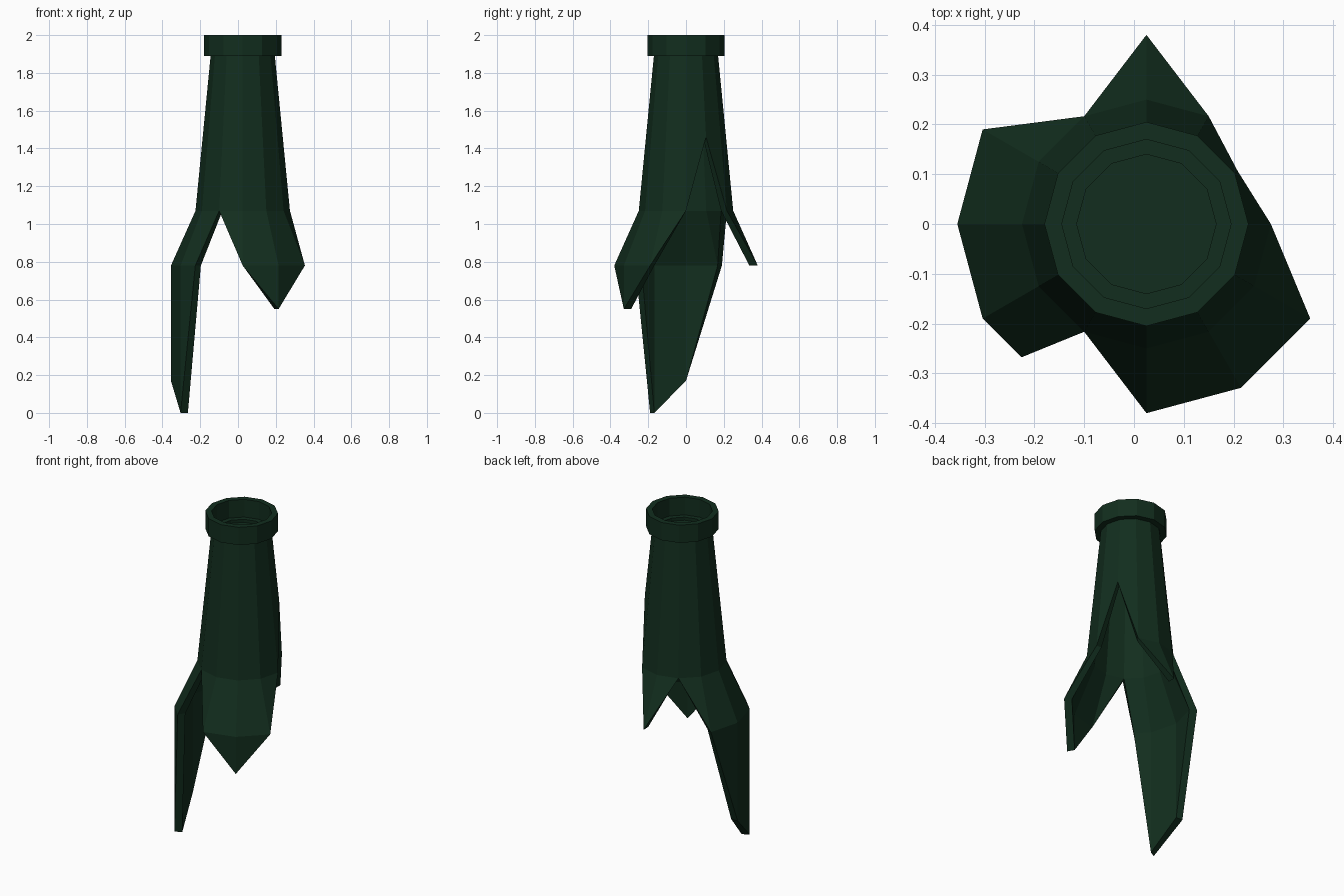
import bpy, bmesh
from math import cos, sin, pi

if "Cube" in bpy.data.objects:
    bpy.data.objects.remove(bpy.data.objects["Cube"])

CX, SIDES = 0.025, 12
green = bpy.data.materials.new("dark_green_glass")
green.diffuse_color = (0.006, 0.027, 0.013, 1)
green.use_nodes = True
green.node_tree.nodes["Principled BSDF"].inputs["Base Color"].default_value = green.diffuse_color


def finish(bm, name):
    bmesh.ops.recalc_face_normals(bm, faces=bm.faces)
    me = bpy.data.meshes.new(name)
    bm.to_mesh(me)
    bm.free()
    me.materials.append(green)
    ob = bpy.data.objects.new(name, me)
    bpy.context.collection.objects.link(ob)
    return ob


def corner(k, r):
    a = k * 2 * pi / SIDES
    return r * cos(a), r * sin(a)


def lathe(name, profile):
    # closed ring swept around the bottle axis
    bm = bmesh.new()
    rings = []
    for k in range(SIDES):
        ring = []
        for r, z in profile:
            x, y = corner(k, r)
            ring.append(bm.verts.new((CX + x, y, z)))
        rings.append(ring)
    n = len(profile)
    for k in range(SIDES):
        a, b = rings[k], rings[(k + 1) % SIDES]
        for i in range(n):
            j = (i + 1) % n
            bm.faces.new((a[i], b[i], b[j], a[j]))
    return finish(bm, name)


def radius(z):
    # straight body, sloping shoulder, tapered neck
    pts = [(0.78, 0.38), (1.07, 0.25), (1.89, 0.17)]
    if z <= pts[0][0]:
        return pts[0][1]
    for (z0, r0), (z1, r1) in zip(pts, pts[1:]):
        if z <= z1:
            return r0 + (r1 - r0) * (z - z0) / (z1 - z0)
    return pts[-1][1]


# Broken glass wall: each column is (corner number, height of the break)
columns = [(0, 1.07), (1, 1.46), (2, 1.07), (3, 0.78), (4, 1.07), (5, 0.78),
           (6, 0.17), (7, 0.0), (7.56, 0.78), (8, 1.07), (9, 0.78),
           (10, 0.55), (11, 0.78)]
bands = [(1.89, 1.07), (1.07, 0.78), (0.78, 0.0)]
bm = bmesh.new()
cache = {}


def vert(k, z):
    key = (k, round(z, 4))
    if key not in cache:
        r, k0, t = radius(z), int(k), k % 1
        a, b = corner(k0, r), corner(k0 + 1, r)
        x, y = a[0] + (b[0] - a[0]) * t, a[1] + (b[1] - a[1]) * t
        cache[key] = bm.verts.new((CX + x, y, z))
    return cache[key]


for i, (ka, ca) in enumerate(columns):
    kb, cb = columns[(i + 1) % len(columns)]
    for top, low in bands:
        loop = [vert(ka, max(ca, low)), vert(kb, max(cb, low)),
                vert(kb, top), vert(ka, top)] if min(ca, cb) < top else []
        loop = list(dict.fromkeys(v for v in loop if v.co.z <= top + 1e-5))
        if len(loop) > 2:
            bm.faces.new(loop)
for v in [v for v in bm.verts if not v.link_faces]:
    bm.verts.remove(v)

# Inner skin and broken edges
res = bmesh.ops.extrude_face_region(bm, geom=bm.faces[:], use_keep_orig=True)
for v in res["geom"]:
    if isinstance(v, bmesh.types.BMVert):
        r = radius(v.co.z)
        f = (0.14 + (r - 0.17) * 0.93) / r
        v.co.x = CX + (v.co.x - CX) * f
        v.co.y *= f
finish(bm, "broken_bottle_wall")

# Collar around the mouth
lathe("mouth_collar", [(0.17, 1.89), (0.205, 1.89), (0.205, 2.0), (0.17, 2.0)])

# Thin stopper closing the neck
bm = bmesh.new()
bmesh.ops.create_circle(bm, cap_ends=True, segments=SIDES, radius=0.142)
for v in bm.verts:
    v.co.x += CX
    v.co.z = 1.87
finish(bm, "neck_stopper")
